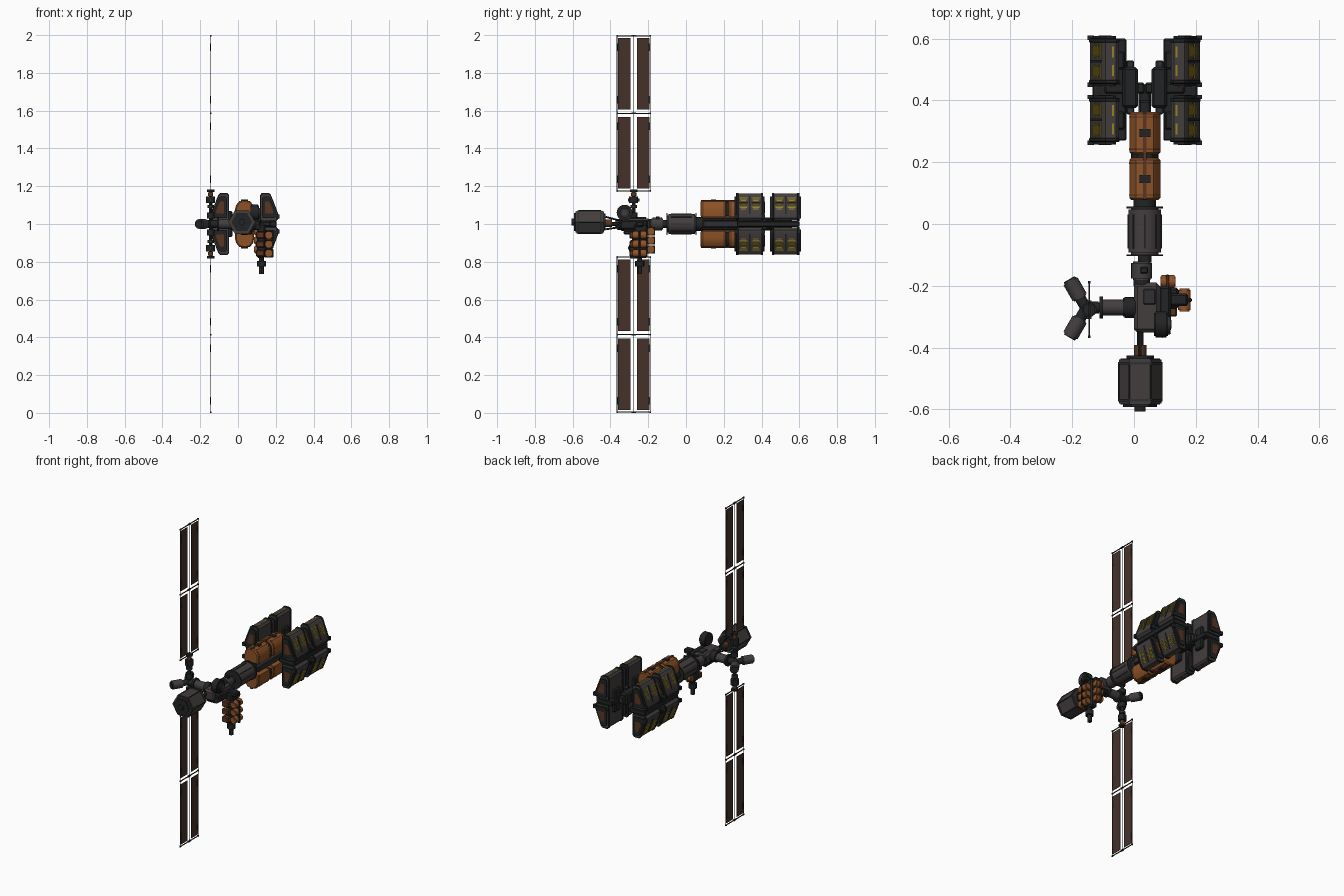
import bpy, bmesh, math
from mathutils import Vector, Matrix

if "Cube" in bpy.data.objects:
    bpy.data.objects.remove(bpy.data.objects["Cube"])

COLOURS = {
    "charcoal": (0.016, 0.017, 0.018, 1), "hull_grey": (0.056, 0.047, 0.048, 1),
    "tank_orange": (0.27, 0.085, 0.02, 1), "panel_brown": (0.062, 0.031, 0.023, 1),
    "marking_yellow": (0.30, 0.22, 0.015, 1), "rust_brown": (0.10, 0.036, 0.016, 1),
    "steel": (0.03, 0.03, 0.032, 1),
}
NAMES = list(COLOURS)
for n, c in COLOURS.items():
    bpy.data.materials.new(n).diffuse_color = c
parts = {}
AX = 0.035                                  # x of the long spine


def paint(part, tmp, mat):
    """Colour a temporary bmesh and add it to the named part."""
    bmesh.ops.recalc_face_normals(tmp, faces=tmp.faces)
    for f in tmp.faces:
        f.material_index = NAMES.index(mat)
    me = bpy.data.meshes.new("tmp")
    tmp.to_mesh(me)
    tmp.free()
    parts.setdefault(part, bmesh.new()).from_mesh(me)
    bpy.data.meshes.remove(me)


def box(part, x, y, z, mat, bev=0.0):
    b = bmesh.new()
    mid = Vector([(a[0] + a[1]) / 2 for a in (x, y, z)])
    size = [abs(a[1] - a[0]) for a in (x, y, z)]
    bmesh.ops.create_cube(b, size=1, matrix=Matrix.Translation(mid) @ Matrix.Diagonal((*size, 1)))
    if bev:
        bmesh.ops.bevel(b, geom=b.edges[:], offset=bev, segments=1, affect='EDGES')
    paint(part, b, mat)


def cyl(part, p, q, r, mat, n=20, r2=None, bev=0.0, spin=0.0):
    b = bmesh.new()
    p, q = Vector(p), Vector(q)
    rot = (q - p).to_track_quat('Z', 'Y').to_matrix().to_4x4()
    bmesh.ops.create_cone(b, cap_ends=True, segments=n, radius1=r, radius2=r if r2 is None else r2,
                          depth=(q - p).length,
                          matrix=Matrix.Translation((p + q) / 2) @ rot @ Matrix.Rotation(spin, 4, 'Z'))
    if bev:
        rim = [e for f in b.faces if len(f.verts) == n for e in f.edges]
        bmesh.ops.bevel(b, geom=rim, offset=bev, segments=2, affect='EDGES')
    paint(part, b, mat)


def prism(part, prof, y0, y1, mat, sx=1, sz=1, bev=0.0):
    """Extrude an (offset from spine, offset from z=1) profile along y."""
    b = bmesh.new()
    f = b.faces.new([b.verts.new((AX + sx * u, y0, 1 + sz * v)) for u, v in prof])
    out = bmesh.ops.extrude_face_region(b, geom=[f])
    bmesh.ops.translate(b, vec=(0, y1 - y0, 0), verts=[v for v in out["geom"] if isinstance(v, bmesh.types.BMVert)])
    if bev:
        rim = [e for e in b.edges if abs(e.verts[0].co.y - e.verts[1].co.y) < 1e-6]
        bmesh.ops.bevel(b, geom=rim, offset=bev, segments=1, affect='EDGES')
    paint(part, b, mat)


def scaled(prof, k, c=(0.128, 0.085)):
    return [(c[0] + (u - c[0]) * k, c[1] + (v - c[1]) * k) for u, v in prof]


# Cargo pods: two rows of four, wedge-shaped, mirrored across the spine
POD = [(0.088, 0.018), (0.165, 0.018), (0.178, 0.032), (0.178, 0.048), (0.138, 0.152),
       (0.128, 0.161), (0.094, 0.161), (0.084, 0.15), (0.084, 0.03)]
A, B = Vector((0.178, 0.048)), Vector((0.138, 0.152))
NRM = Vector((B.y - A.y, A.x - B.x)).normalized()


def slope(t0, t1, h):
    p, q = A.lerp(B, t0), A.lerp(B, t1)
    return [p, q, q + NRM * h, p + NRM * h]


for y0, y1 in ((0.258, 0.416), (0.446, 0.608)):
    for sx in (-1, 1):
        for sz in (-1, 1):
            P = "cargo_pods"
            prism(P, POD, y0 + 0.008, y1 - 0.008, "hull_grey", sx, sz, 0.004)
            for c in (y0 + 0.008, y1 - 0.02):          # dark end collars
                prism(P, scaled(POD, 1.05), c, c + 0.012, "charcoal", sx, sz, 0.002)
            for c in (y0, y1 - 0.01):                   # end plates
                prism(P, scaled(POD, 0.8), c, c + 0.01, "charcoal", sx, sz)
            for c in (y0 - 0.002, y1):
                prism(P, scaled(POD, 0.45), c, c + 0.002, "rust_brown", sx, sz)
            for c in (y0 - 0.002, y1 - 0.012):          # corner feet
                prism(P, [(0.165, 0.028), (0.185, 0.028), (0.185, 0.05), (0.165, 0.05)],
                      c, c + 0.014, "charcoal", sx, sz)
            ym = (y0 + y1) / 2
            prism(P, slope(0.05, 0.95, 0.002), ym - 0.004, ym + 0.004, "charcoal", sx, sz)
            for i in range(9):                          # yellow marking bars
                t = 0.28 + i * 0.072
                for s in (-1, 1):
                    a, w = ym + s * 0.033, 0.014 + 0.005 * (i % 3)
                    prism("pod_markings", slope(t, t + 0.034, 0.0025), a - w, a + w, "marking_yellow", sx, sz)
            for s in (-1, 1):                           # bars on the flat crown
                prism("pod_markings", [(0.1, 0.16), (0.106, 0.16), (0.106, 0.1625), (0.1, 0.1625)],
                      ym + s * 0.03 - 0.018, ym + s * 0.03 + 0.018, "marking_yellow", sx, sz)

# Spine truss and pod carriers
box("spine", (AX - 0.02, AX + 0.02), (0.06, 0.40), (0.968, 1.032), "charcoal", 0.006)
box("spine", (AX - 0.045, AX + 0.045), (0.09, 0.35), (0.982, 1.018), "steel", 0.004)
cyl("spine", (AX, 0.36, 1), (AX, 0.45, 1), 0.02, "charcoal", 12)
for s in (-1, 1):
    X = lambda a, b: (AX + s * a, AX + s * b)
    box("pod_carriers", X(0.022, 0.072), (0.375, 0.508), (0.965, 1.035), "charcoal", 0.008)
    box("pod_carriers", X(0.035, 0.06), (0.355, 0.53), (0.978, 1.022), "steel", 0.004)
    box("pod_carriers", X(0.06, 0.17), (0.27, 0.6), (0.985, 1.015), "charcoal", 0.004)
    box("pod_carriers", X(0.0, 0.13), (0.422, 0.458), (0.975, 1.025), "charcoal", 0.006)
    for y in (0.335, 0.53):
        box("pod_carriers", X(0.065, 0.095), (y - 0.03, y + 0.03), (0.93, 1.07), "charcoal", 0.006)

# Orange fuel tanks above and below the spine
TANK = [(-0.048, 0.036), (0.048, 0.036), (0.05, 0.075), (0.044, 0.1), (0.028, 0.12),
        (0, 0.126), (-0.028, 0.12), (-0.044, 0.1), (-0.05, 0.075)]
for sz in (-1, 1):
    for y0, y1 in ((0.078, 0.213), (0.226, 0.362)):
        prism("fuel_tanks", TANK, y0, y1, "tank_orange", 1, sz, 0.006)
        for c in (y0 + 0.014, y1 - 0.018):
            prism("tank_bands", scaled(TANK, 1.02, (0, 0.08)), c, c + 0.004, "rust_brown", 1, sz)
        m = (y0 + y1) / 2
        prism("tank_bands", [(-0.018, 0.12), (0.018, 0.12), (0.018, 0.129), (-0.018, 0.129)],
              m - 0.013, m + 0.013, "charcoal", 1, sz)
    prism("tank_bands", scaled(TANK, 0.85, (0, 0.08)), 0.2, 0.24, "charcoal", 1, sz)
    prism("tank_bands", [(-0.006, 0.03), (0.006, 0.03), (0.006, 0.128), (-0.006, 0.128)],
          0.08, 0.36, "rust_brown", 1, sz)

# Main crew cylinder with end flanges, and the neck to the hub
H = "crew_module"
cyl(H, (AX, -0.1, 1), (AX, 0.055, 1), 0.053, "hull_grey", 24, bev=0.008)
for y in (-0.104, 0.05):
    cyl(H, (AX, y, 1), (AX, y + 0.006, 1), 0.059, "charcoal", 24)
for i in range(8):
    a = i * math.pi / 4
    d = Vector((math.cos(a), 0, math.sin(a))) * 0.053
    cyl(H, Vector((AX, -0.08, 1)) + d, Vector((AX, 0.03, 1)) + d, 0.003, "steel", 6)
cyl(H, (AX, 0.05, 1), (AX, 0.09, 1), 0.036, "charcoal", 16)
cyl(H, (AX, -0.125, 1), (AX, -0.1, 1), 0.022, "charcoal", 16)
N = "neck_module"
cyl(N, (0.025, -0.182, 1), (0.025, -0.122, 1), 0.034, "hull_grey", 20, bev=0.005)
box(N, (0.02, 0.045), (-0.16, -0.14), (1.02, 1.04), "charcoal", 0.003)
cyl(N, (0.025, -0.2, 1), (0.025, -0.18, 1), 0.026, "charcoal", 16)

# Hub node
H = "hub_node"
box(H, (0, 0.085), (-0.352, -0.19), (0.962, 1.03), "hull_grey", 0.012)
box(H, (0.03, 0.07), (-0.26, -0.21), (1.028, 1.036), "steel", 0.003)
box(H, (0.01, 0.075), (-0.33, -0.21), (0.945, 0.965), "charcoal", 0.005)
box(H, (0.08, 0.12), (-0.35, -0.2), (0.97, 1.02), "charcoal", 0.008)
cyl(H, (0.065, -0.325, 1.06), (0.11, -0.325, 1.06), 0.042, "charcoal", 24, bev=0.005)
cyl(H, (0.108, -0.325, 1.06), (0.118, -0.325, 1.06), 0.026, "steel", 20)
cyl(H, (0.116, -0.325, 1.06), (0.121, -0.325, 1.06), 0.014, "hull_grey", 16)
cyl(H, (0.085, -0.325, 1.0), (0.085, -0.325, 1.06), 0.018, "charcoal", 12)
cyl(H, (0.09, -0.33, 0.985), (0.105, -0.362, 0.985), 0.016, "charcoal", 12)

# Forward hexagonal module and its docking tube
F = "forward_module"
C = lambda y: (0.02, y, 1.01)
cyl(F, C(-0.585), C(-0.435), 0.069, "hull_grey", 6, spin=math.pi / 2, bev=0.004)
for y in (-0.575, -0.455):
    cyl(F, C(y), C(y + 0.008), 0.072, "steel", 6, spin=math.pi / 2)
cyl(F, C(-0.592), C(-0.584), 0.055, "charcoal", 6, spin=math.pi / 2)
cyl(F, C(-0.607), C(-0.59), 0.018, "charcoal", 12)
for i in range(6):
    a = i * math.pi / 3
    d = Vector((math.cos(a), 0, math.sin(a))) * 0.068
    cyl(F, Vector(C(-0.57)) + d, Vector(C(-0.45)) + d, 0.004, "charcoal", 6)
cyl(F, C(-0.437), C(-0.425), 0.045, "charcoal", 12)
cyl("docking_tube", (0.02, -0.43, 1.005), (0.02, -0.392, 1.005), 0.02, "rust_brown", 16)
cyl("docking_tube", (0.02, -0.395, 1.0), (0.02, -0.345, 1.0), 0.01, "charcoal", 12)
for s in (-1, 1):
    cyl("docking_tube", (0.02, -0.425, 1.005 + s * 0.033), (0.02, -0.34, 1 + s * 0.015), 0.005, "charcoal", 8)

# Side arm, joint and the two splayed cylinders
MX, MY = -0.145, -0.277
S = "side_arm"
cyl(S, (0.005, -0.27, 1), (-0.035, -0.27, 1), 0.034, "charcoal", 16, bev=0.004)
cyl(S, (-0.03, -0.27, 1), (-0.102, -0.27, 1), 0.026, "hull_grey", 20)
cyl(S, (-0.1, -0.27, 1), (-0.112, -0.27, 1), 0.036, "charcoal", 20)
cyl(S, (-0.11, -0.27, 1), (-0.165, -0.272, 1), 0.02, "charcoal", 16, bev=0.004)
for s in (-1, 1):
    d = Vector((-0.5, s * 0.866, 0))
    o = Vector((-0.155, -0.273, 1))
    cyl("splayed_modules", o, o + d * 0.04, 0.018, "charcoal", 16)
    cyl("splayed_modules", o + d * 0.038, o + d * 0.105, 0.026, "hull_grey", 20, bev=0.004)
    cyl("splayed_modules", o + d * 0.104, o + d * 0.109, 0.02, "charcoal", 16)

# Masts and solar wings, mirrored up and down
for s in (-1, 1):
    Z = lambda v: 1 + s * v
    M = "wing_masts"
    cyl(M, (MX, MY, Z(0.01)), (MX, MY, Z(0.18)), 0.009, "charcoal", 12)
    for v, w, r, m in ((0.03, 0.06, 0.02, "charcoal"), (0.085, 0.1, 0.018, "steel"),
                       (0.11, 0.145, 0.024, "charcoal"), (0.148, 0.168, 0.014, "rust_brown"),
                       (0.17, 0.182, 0.02, "charcoal")):
        cyl(M, (MX, MY, Z(v)), (MX, MY, Z(w)), r, m, 14)
    box(M, (MX - 0.008, MX + 0.008), (MY - 0.03, MY + 0.03), (Z(0.12), Z(0.135)), "steel")
    W = "solar_frames"
    for y in (MY - 0.088, MY + 0.088):                  # side wires
        cyl(W, (MX, y, Z(0.17)), (MX, y, Z(1)), 0.0017, "charcoal", 6)
    cyl(W, (MX, MY, Z(0.17)), (MX, MY, Z(1)), 0.0015, "steel", 6)
    for v in (0.175, 0.586, 0.996):                     # cross bars and fittings
        box(W, (MX - 0.002, MX + 0.002), (MY - 0.089, MY + 0.089), (Z(v - 0.0025), Z(v + 0.0025)), "charcoal")
        for y in (-0.088, 0, 0.088):
            k = 0.012 if y == 0 else 0.004
            box(W, (MX - 0.004, MX + 0.004), (MY + y - k, MY + y + k), (Z(v - 0.004), Z(v + 0.004)), "charcoal")
    for v0, v1 in ((0.187, 0.567), (0.607, 0.985)):
        for t in (-1, 1):
            box("solar_panels", (MX - 0.0015, MX + 0.0015), (MY + t * 0.018, MY + t * 0.083),
                (Z(v0), Z(v1)), "panel_brown")
            for v in (v0 + 0.05, v1 - 0.05):            # edge clips
                box(W, (MX - 0.003, MX + 0.003), (MY + t * 0.076, MY + t * 0.086),
                    (Z(v - 0.02), Z(v + 0.02)), "charcoal")

# Hanging equipment cluster on the right of the hub
E = "equipment_cluster"
box(E, (0.1, 0.145), (-0.275, -0.205), (0.82, 1.0), "charcoal", 0.008)
box(E, (0.115, 0.175), (-0.265, -0.225), (0.985, 1.015), "charcoal", 0.006)
cyl(E, (0.125, -0.245, 0.735), (0.125, -0.245, 0.83), 0.013, "charcoal", 12)
cyl(E, (0.125, -0.245, 0.775), (0.125, -0.245, 0.805), 0.024, "charcoal", 12)
for z in (0.845, 0.893, 0.941):
    cyl("equipment_tanks", (0.163, -0.283, z), (0.163, -0.209, z), 0.021, "tank_orange", 14, bev=0.004)
    box("equipment_tanks", (0.14, 0.187), (-0.252, -0.24), (z - 0.022, z + 0.022), "charcoal", 0.003)
    cyl("equipment_tanks", (0.085, -0.186, z + 0.02), (0.135, -0.186, z + 0.02), 0.021, "tank_orange", 14, bev=0.004)
    box("equipment_tanks", (0.104, 0.114), (-0.209, -0.163), (z - 0.002, z + 0.042), "rust_brown", 0.003)
    box(E, (0.095, 0.14), (-0.3, -0.27), (z - 0.018, z + 0.018), "rust_brown", 0.005)

# Turn every part into an object, smooth with sharp edges kept
for name, b in parts.items():
    me = bpy.data.meshes.new(name)
    b.to_mesh(me)
    b.free()
    for n in NAMES:
        me.materials.append(bpy.data.materials[n])
    me.polygons.foreach_set("use_smooth", [True] * len(me.polygons))
    me.set_sharp_from_angle(angle=math.radians(30))
    bpy.context.collection.objects.link(bpy.data.objects.new(name, me))

for m in bpy.data.materials:
    if m.users and not m.is_grease_pencil:
        m.use_nodes = True
        m.node_tree.nodes["Principled BSDF"].inputs["Base Color"].default_value = m.diffuse_color
